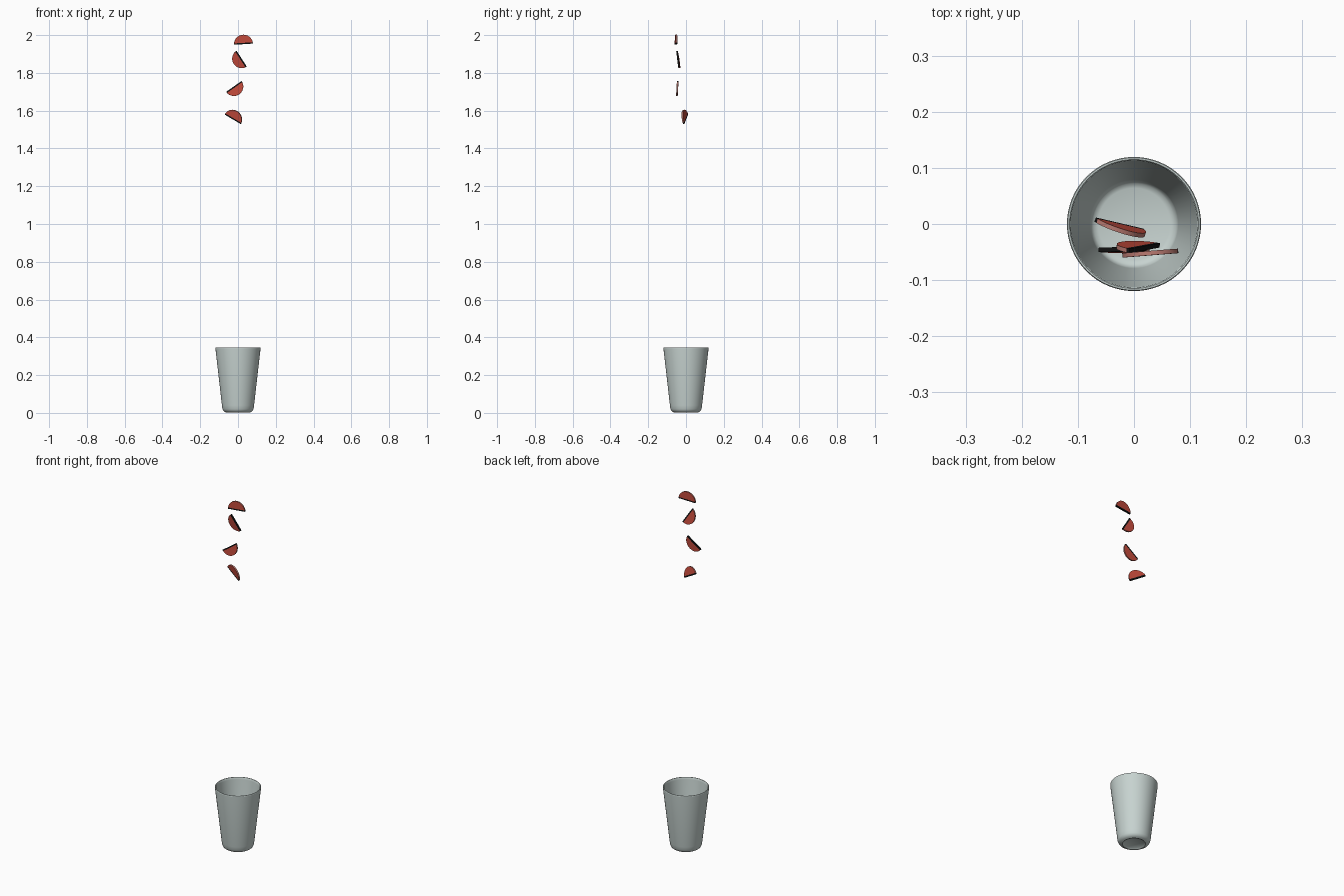
import bpy, bmesh, math
from mathutils import Vector, Matrix

if "Cube" in bpy.data.objects:
    bpy.data.objects.remove(bpy.data.objects["Cube"])


def material(name, rgb):
    m = bpy.data.materials.new(name)
    m.diffuse_color = (*rgb, 1)
    m.use_nodes = True
    m.node_tree.nodes["Principled BSDF"].inputs["Base Color"].default_value = m.diffuse_color
    return m


GREY = material("pale_grey_green", (0.57, 0.65, 0.63))
RED = material("slice_red", (0.55, 0.07, 0.045))
BLACK = material("cut_edge_black", (0.006, 0.006, 0.006))
ROSE = material("rim_rose", (0.50, 0.20, 0.17))


def finish(name, bm, mats, angle=40):
    bmesh.ops.recalc_face_normals(bm, faces=bm.faces)
    me = bpy.data.meshes.new(name)
    bm.to_mesh(me)
    bm.free()
    ob = bpy.data.objects.new(name, me)
    bpy.context.collection.objects.link(ob)
    for m in mats:
        me.materials.append(m)
    bpy.ops.object.select_all(action='DESELECT')
    ob.select_set(True)
    bpy.context.view_layer.objects.active = ob
    bpy.ops.object.shade_smooth_by_angle(angle=math.radians(angle))
    return ob


# Tapered cup: outer wall, rolled lip, inner wall and floor spun round z
profile = [(0, 0.008), (0.05, 0.007), (0.058, 0.001), (0.068, 0.004),
           (0.077, 0.010), (0.082, 0.020), (0.085, 0.04), (0.1195, 0.341),
           (0.1195, 0.345), (0.118, 0.347), (0.115, 0.347), (0.113, 0.344),
           (0.112, 0.335), (0.079, 0.042), (0.077, 0.030), (0.072, 0.023),
           (0.064, 0.020), (0, 0.020)]
bm = bmesh.new()
verts = [bm.verts.new((r, 0, z)) for r, z in profile]
edges = [bm.edges.new(p) for p in zip(verts, verts[1:])]
bmesh.ops.spin(bm, geom=verts + edges, cent=(0, 0, 0), axis=(0, 0, 1),
               angle=math.tau, steps=64)
bmesh.ops.remove_doubles(bm, verts=bm.verts, dist=1e-5)
finish("cup", bm, [GREY])


def half_slice(name, centre, chord, bulge, radius=0.05, thick=0.008, band=0.007):
    """Half disc: straight cut along chord, round side towards bulge."""
    x = Vector(chord).normalized()
    y = Vector(bulge)
    y = (y - x * y.dot(x)).normalized()
    z = x.cross(y)
    bm = bmesh.new()
    n = 28
    loop = [bm.verts.new((radius * math.cos(math.pi * i / n),
                          radius * math.sin(math.pi * i / n), -thick / 2))
            for i in range(n + 1)]
    face = bm.faces.new(loop)
    ext = bmesh.ops.extrude_face_region(bm, geom=[face])
    bmesh.ops.translate(bm, vec=(0, 0, thick),
                        verts=[v for v in ext["geom"] if isinstance(v, bmesh.types.BMVert)])
    # dark band next to the straight cut
    bmesh.ops.bisect_plane(bm, geom=bm.verts[:] + bm.edges[:] + bm.faces[:],
                           plane_co=(0, band, 0), plane_no=(0, 1, 0))
    bmesh.ops.recalc_face_normals(bm, faces=bm.faces)
    for f in bm.faces:
        if f.calc_center_median().y < band:
            f.material_index = 1
        elif abs(f.normal.z) < 0.5:
            f.material_index = 2
    basis = Matrix((x, y, z)).transposed().to_4x4()
    bm.transform(Matrix.Translation(centre) @ basis)
    finish(name, bm, [RED, BLACK, ROSE], 30)


# Four slices falling towards the cup: centre, chord direction, bulge direction
slices = [
    ((0.029, -0.052, 1.952), (1, 0.08, 0.06), (-0.06, 0, 1)),
    ((0.019, -0.043, 1.875), (0.54, 0.10, -0.84), (-0.84, 0.15, -0.53)),
    ((-0.022, -0.045, 1.728), (0.81, 0.02, 0.57), (0.57, -0.06, -0.81)),
    ((-0.027, -0.002, 1.555), (0.85, -0.20, -0.50), (0.42, -0.30, 0.83)),
]
for i, s in enumerate(slices, 1):
    half_slice(f"falling_slice_{i}", *s)
